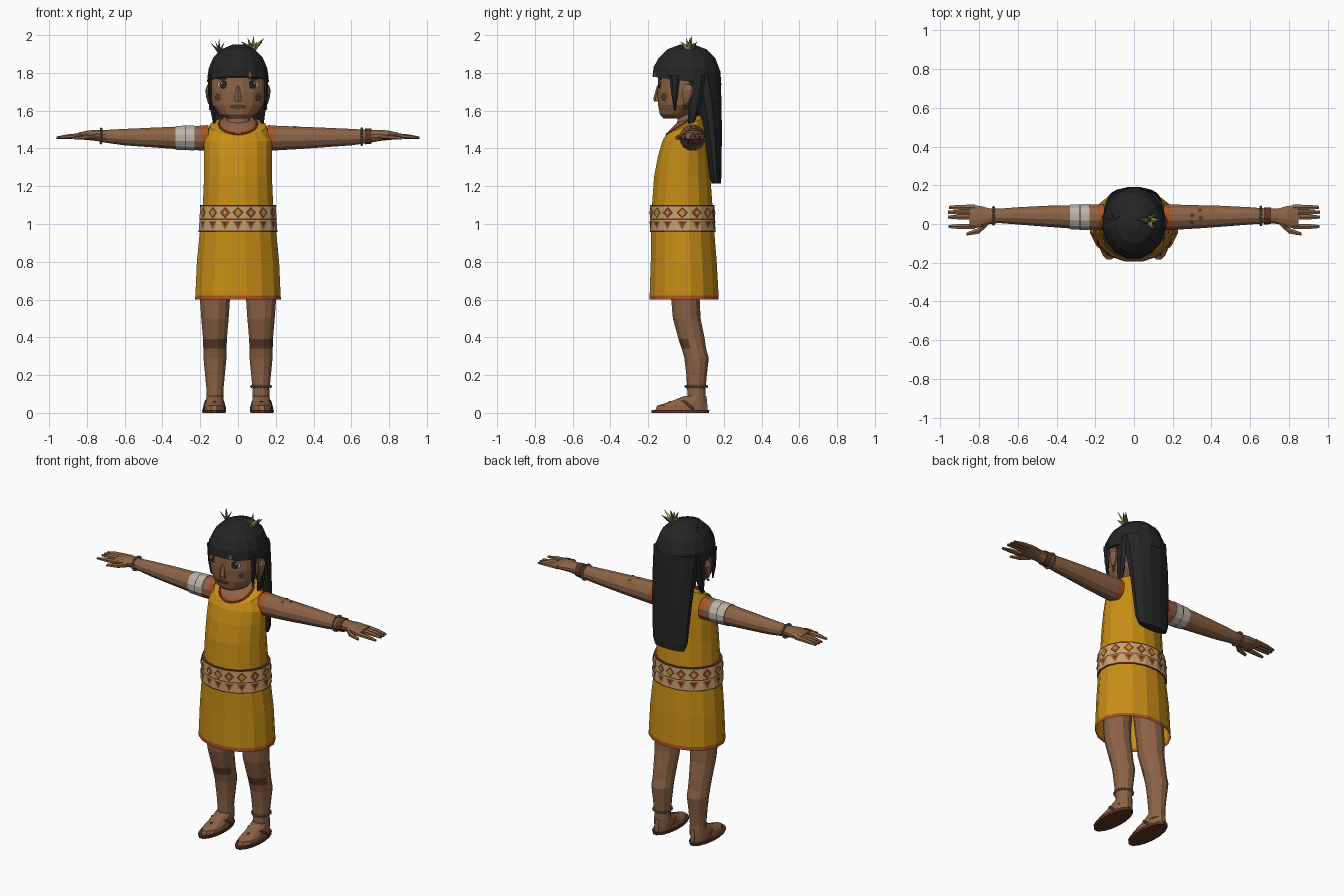
import bpy, bmesh
from math import sin, cos, pi
from mathutils import Vector
from mathutils.bvhtree import BVHTree

cube = bpy.data.objects.get("Cube")
if cube:
    bpy.data.objects.remove(cube, do_unlink=True)


def material(name, r, g, b):
    m = bpy.data.materials.new(name)
    m.use_nodes = True
    m.diffuse_color = (r, g, b, 1)
    bsdf = next(n for n in m.node_tree.nodes if n.type == 'BSDF_PRINCIPLED')
    bsdf.inputs["Base Color"].default_value = (r, g, b, 1)
    bsdf.inputs["Roughness"].default_value = 0.9
    return m


SKIN = material("skin", .26, .125, .062)
SHADE = material("dark_skin", .11, .045, .025)
BLACK = material("hair_black", .018, .018, .019)
DRESS = material("dress_yellow", .58, .27, .008)
TRIM = material("trim_orange", .4, .085, .018)
CREAM = material("belt_cream", .56, .37, .15)
BROWN = material("leather_brown", .12, .035, .02)
PALE = material("band_pale", .5, .45, .39)
GREEN = material("leaf_green", .06, .13, .04)
GREY = material("bead_grey", .17, .18, .17)


def finish(name, bm, mats, normals=True):
    if normals:
        bmesh.ops.recalc_face_normals(bm, faces=bm.faces[:])
    mesh = bpy.data.meshes.new(name)
    bm.to_mesh(mesh)
    bm.free()
    for m in mats:
        mesh.materials.append(m)
    ob = bpy.data.objects.new(name, mesh)
    bpy.context.collection.objects.link(ob)
    return ob


def loft(name, rings, mats, n=12, axis='z', side=1, bottom=True, top=True):
    """Skin elliptical rings (position, centre a, centre b, radius a, radius b, tilt)."""
    bm = bmesh.new()
    loops = []
    for ring in rings:
        t, a, b, ra, rb = ring[:5]
        tilt = ring[5] if len(ring) > 5 else 0
        loop = []
        for i in range(n):
            ang = 2 * pi * (i + .5) / n
            u, v = a + ra * cos(ang), b + rb * sin(ang)
            co = (u * side, v, t + tilt * v) if axis == 'z' else (t * side, u, v)
            loop.append(bm.verts.new(co))
        loops.append(loop)
    if not isinstance(mats, list):
        mats = [mats] * (len(rings) - 1)
    slots = list(dict.fromkeys(mats))
    for lo, hi, m in zip(loops, loops[1:], mats):
        for i in range(n):
            j = (i + 1) % n
            bm.faces.new((lo[i], lo[j], hi[j], hi[i])).material_index = slots.index(m)
    if bottom:
        bm.faces.new(loops[0]).material_index = 0
    if top:
        bm.faces.new(loops[-1]).material_index = slots.index(mats[-1])
    return finish(name, bm, slots)


def tree_of(ob):
    return BVHTree.FromPolygons([v.co for v in ob.data.vertices],
                                [p.vertices[:] for p in ob.data.polygons])


def plates(name, tree, spots, mat, sides, w, h, lift=.003, flip=1):
    """Flat polygons laid on a surface where rays (origin, direction) hit it."""
    bm = bmesh.new()
    for origin, direction in spots:
        loc, nor, _, _ = tree.ray_cast(Vector(origin), Vector(direction).normalized())
        if loc is None:
            continue
        if nor.dot(Vector(direction)) > 0:
            nor = -nor
        q = nor.to_track_quat('Z', 'Y')
        bm.faces.new([bm.verts.new(loc + nor * lift + q @ Vector(
            (-w * sin(2 * pi * i / sides) * flip, h * cos(2 * pi * i / sides) * flip, 0)))
            for i in range(sides)])
    return finish(name, bm, [mat], False)


def tube(name, points, radius, mat, closed=False):
    cu = bpy.data.curves.new(name, 'CURVE')
    cu.dimensions = '3D'
    cu.bevel_depth, cu.bevel_resolution = radius, 1
    sp = cu.splines.new('POLY')
    sp.points.add(len(points) - 1)
    for p, co in zip(sp.points, points):
        p.co = (*co, 1)
    sp.use_cyclic_u = closed
    cu.materials.append(mat)
    ob = bpy.data.objects.new(name, cu)
    bpy.context.collection.objects.link(ob)


def beads(name, centre, axis, ra, rb, count, mat):
    bm = bmesh.new()
    for i in range(count):
        u, v = ra * cos(2 * pi * i / count), rb * sin(2 * pi * i / count)
        off = Vector((u, v, 0)) if axis == 'z' else Vector((0, u, v))
        new = bmesh.ops.create_icosphere(bm, subdivisions=1, radius=.008)["verts"]
        bmesh.ops.translate(bm, verts=new, vec=Vector(centre) + off)
    finish(name, bm, [mat])


def leaf(name, base, tip, mat, radius=.014):
    bm = bmesh.new()
    base, tip = Vector(base), Vector(tip)
    d = tip - base
    bmesh.ops.create_cone(bm, cap_ends=True, segments=4, radius1=radius, radius2=0, depth=d.length)
    q = d.to_track_quat('Z', 'Y')
    for v in bm.verts:
        v.co = (base + tip) / 2 + q @ v.co
    finish(name, bm, [mat])


# Dress with hem, neckline trim and bare neck
loft("dress", [
    (.60, 0, -.01, .232, .187), (.622, 0, -.01, .23, .186), (.8, 0, -.012, .222, .178),
    (.97, 0, -.018, .205, .17), (1.1, 0, -.02, .19, .163), (1.25, 0, -.02, .183, .152),
    (1.36, 0, -.013, .183, .138), (1.44, 0, -.005, .182, .122), (1.52, 0, 0, .15, .108, .45),
    (1.535, 0, -.012, .105, .093, .6), (1.545, 0, -.01, .09, .08, .55),
    (1.55, 0, .01, .065, .058, .3), (1.62, 0, .015, .06, .055)],
    [TRIM] + [DRESS] * 8 + [TRIM, SKIN, SKIN], n=16, bottom=False)
tube("necklace", [(.1 * cos(a), -.012 + .09 * sin(a), 1.535 + .58 * (-.012 + .09 * sin(a)))
                  for a in [2 * pi * i / 20 for i in range(20)]], .006, BROWN, True)

# Woven belt: edge lines, diamonds above, triangles below
belt = loft("belt", [
    (.958, 0, -.018, .212, .177), (.965, 0, -.018, .212, .177), (1.022, 0, -.019, .208, .176),
    (1.028, 0, -.019, .208, .176), (1.093, 0, -.02, .204, .175), (1.1, 0, -.02, .204, .175)],
    [BROWN, CREAM, BROWN, CREAM, BROWN], n=16)
weave = tree_of(belt)
turns = [2 * pi * i / 16 for i in range(16)]


def around(z, angles):
    return [((cos(a), sin(a) - .02, z), (-cos(a), -sin(a), 0)) for a in angles]


plates("belt_diamonds", weave, around(1.06, turns), BROWN, 4, .03, .031)
plates("belt_diamond_centres", weave, around(1.06, turns[::2]), DRESS, 4, .019, .02, .005)
plates("belt_diamond_accents", weave, around(1.06, turns[1::2]), TRIM, 4, .02, .021, .005)
plates("belt_diamond_dots", weave, around(1.06, turns[1::2]), CREAM, 4, .008, .009, .007)
plates("belt_triangles", weave, around(1.001, turns), TRIM, 3, .032, .032, .003, -1)
plates("belt_triangle_cores", weave, around(1.003, turns), BROWN, 3, .017, .017, .005, -1)

# Head, neck already in dress
head = loft("head", [
    (1.558, 0, -.075, .055, .045), (1.58, 0, -.055, .1, .085), (1.63, 0, -.035, .137, .115),
    (1.70, 0, -.022, .151, .132), (1.78, 0, -.012, .153, .138), (1.87, 0, 0, .125, .125)],
    SKIN, n=16)
face = tree_of(head)


def front(x, z):
    return [((x, -1, z), (0, 1, 0))]


both = lambda x, z: front(x, z) + front(-x, z)
plates("eye_whites", face, both(.078, 1.738), PALE, 10, .031, .02, .006)
plates("eyes", face, both(.074, 1.738), BLACK, 10, .023, .023, .008)
plates("eye_glints", face, both(.082, 1.746), PALE, 6, .005, .005, .0095)
plates("brows", face, both(.078, 1.768), BLACK, 4, .033, .007, .006)
plates("cheek_marks", face, both(.103, 1.672), SHADE, 8, .02, .022, .006)
plates("mouth", face, front(0, 1.622), SHADE, 8, .042, .013, .006)
loft("nose", [(1.648, 0, -.148, .024, .02), (1.665, 0, -.15, .021, .023),
              (1.73, 0, -.142, .008, .012)], SKIN, n=6)

# Hair: cap with fringe, long back panel, side locks
cap = loft("hair_cap", [
    (1.757, 0, .005, .166, .186, -.13), (1.82, 0, .005, .159, .18, -.06),
    (1.88, 0, .005, .134, .152), (1.925, 0, .005, .09, .105), (1.95, 0, .005, .03, .038)],
    BLACK, n=16)
plates("fringe_gap", tree_of(cap), front(.062, 1.79), SKIN, 3, .012, .022, .003)
loft("back_hair", [
    (1.215, 0, .16, .1, .026), (1.26, 0, .155, .117, .034), (1.5, 0, .137, .132, .055),
    (1.66, 0, .115, .14, .075), (1.8, 0, .085, .15, .1)], BLACK)

for s, label in ((1, "left"), (-1, "right")):
    end = 1.5 if s > 0 else 1.53
    loft(label + "_front_lock", [(1.6, .142, -.06, .004, .004), (1.68, .15, -.06, .01, .016),
                                 (1.79, .15, -.06, .012, .03)], BLACK, n=6, side=s)
    loft(label + "_side_lock", [(end, .125, .02, .008, .008), (1.6, .13, .04, .018, .03),
                                (1.79, .14, .06, .018, .05)], BLACK, n=6, side=s)
    loft(label + "_ear", [(1.635, .15, .0, .008, .012), (1.67, .156, .005, .013, .024),
                          (1.71, .16, .01, .014, .032), (1.738, .155, .01, .008, .018)],
         SKIN, n=8, side=s)
    beads(label + "_earring", (s * .148, -.005, 1.62), 'x', .006, .012, 3, GREY)

    # Arm, palm and digits
    loft(label + "_arm", [
        (.155, .035, 1.457, .07, .069), (.192, .035, 1.455, .068, .068), (.33, .037, 1.456, .062, .061),
        (.45, .04, 1.458, .056, .054), (.6, .042, 1.46, .046, .045), (.70, .042, 1.464, .038, .035),
        (.745, .04, 1.468, .042, .03), (.79, .038, 1.47, .056, .027), (.85, .037, 1.466, .066, .017)],
        [TRIM] + [SKIN] * 7, axis='x', side=s)
    for i, (y, tip) in enumerate(((.086, .955), (.061, .96), (.036, .96), (-.013, .958))):
        loft(f"{label}_finger_{i + 1}", [(.82, y, 1.467, .016, .015), (.9, y, 1.463, .015, .012),
                                         (tip, y, 1.457, .009, .006)], SKIN, n=6, axis='x', side=s)
    loft(label + "_thumb", [(.755, .005, 1.465, .016, .016), (.8, -.035, 1.461, .017, .014),
                            (.865, -.052, 1.454, .009, .008)], SKIN, n=6, axis='x', side=s)

    # Leg with darker kneecap
    leg = loft(label + "_leg", [
        (.05, .122, .058, .047, .05), (.12, .122, .055, .046, .05), (.2, .122, .056, .054, .056),
        (.29, .122, .056, .063, .067), (.34, .122, .042, .064, .067), (.39, .122, .03, .065, .072),
        (.5, .122, .004, .075, .076), (.6, .122, -.003, .082, .078), (.85, .1, -.008, .09, .085)],
        SKIN, side=s)
    leg.data.materials.append(SHADE)
    for p in leg.data.polygons:
        if .34 < p.center.z < .39 and p.normal.y < -.3:
            p.material_index = 1

    # Foot and sandal
    loft(label + "_foot", [(.014, .125, -.025, .055, .143), (.038, .125, -.02, .054, .138),
                           (.06, .124, .015, .05, .1), (.09, .122, .05, .045, .06)],
         SKIN, side=s)
    loft(label + "_sandal_sole", [(0, .127, -.03, .063, .155), (.016, .127, -.03, .064, .157)],
         BROWN, n=16, side=s)
    for x in (.07, .18):
        tube(label + "_sandal_strap", [(s * x, .04, .02), (s * (x * .8 + .025), -.01, .062),
                                       (s * .125, -.085, .056), (s * .125, -.12, .03)], .008, BROWN)

# Arm band, cuffs, bracelets and arm marks
loft("arm_band", [(.23, .036, 1.456, .07, .069), (.277, .036, 1.456, .068, .067),
                  (.281, .036, 1.456, .068, .067), (.33, .037, 1.456, .066, .065)],
     [PALE, BLACK, PALE], axis='x', side=-1)
loft("wrist_cuff", [(.672, .042, 1.463, .046, .043), (.708, .042, 1.465, .044, .041)],
     BROWN, axis='x')
beads("left_bracelet", (.655, .042, 1.462), 'x', .046, .043, 18, GREY)
beads("right_bracelet", (-.725, .042, 1.466), 'x', .044, .038, 18, GREY)
beads("left_anklet", (.122, .055, .14), 'z', .051, .055, 20, GREY)
arm = tree_of(bpy.data.objects["left_arm"])
plates("arm_marks", arm, [((x, y, 2), (0, 0, -1)) for x, y in
                          ((.3, .045), (.34, .07), (.345, .03), (.3, .01))], BROWN, 6, .012, .012)

# Leaves and flower in the hair
for i, tip in enumerate(((.015, .02, 1.968), (.05, .0, 1.985), (.085, .03, 2.0),
                         (.14, .02, 1.985), (.13, .06, 1.965), (.1, -.03, 1.965))):
    leaf("hair_leaf", (.075, .02, 1.92), tip, CREAM if i in (3, 5) else GREEN, .018)
for tip in ((-.1, .02, 1.985), (-.145, .02, 1.96), (-.07, .04, 1.965), (-.12, .06, 1.97)):
    leaf("small_hair_leaf", (-.1, .03, 1.91), tip, GREEN, .009)
